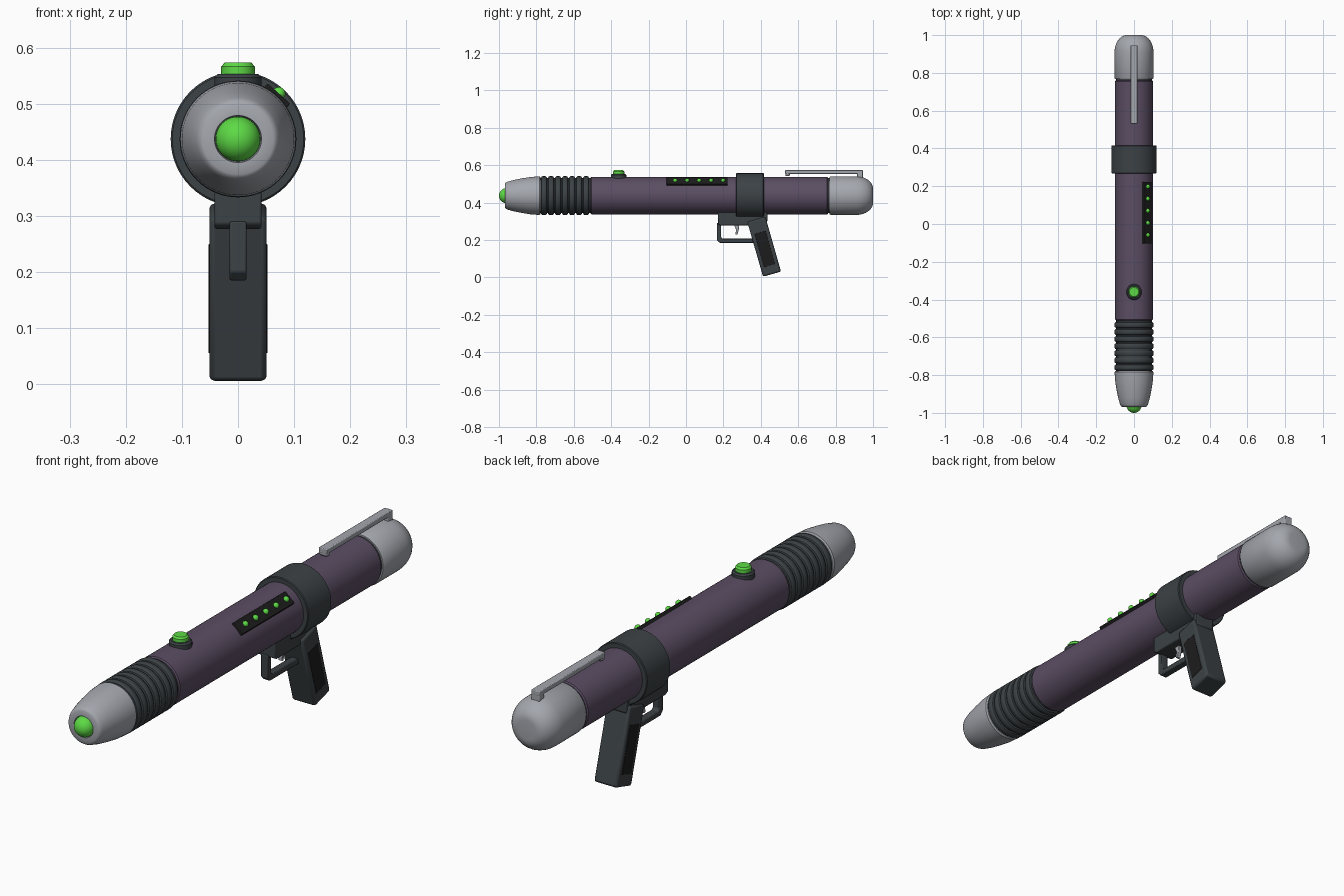
import bpy, bmesh
from math import pi, sin, cos, radians
from mathutils import Matrix, Vector

if "Cube" in bpy.data.objects:
    bpy.data.objects.remove(bpy.data.objects["Cube"], do_unlink=True)

AXIS = 0.437   # height of the tube axis
R = 0.1        # tube radius


def material(name, rgb):
    m = bpy.data.materials.new(name)
    m.use_nodes = True
    m.diffuse_color = (*rgb, 1)
    m.node_tree.nodes["Principled BSDF"].inputs["Base Color"].default_value = (*rgb, 1)
    return m


PURPLE = material("dull_purple", (0.105, 0.075, 0.125))
GREY = material("light_grey", (0.37, 0.385, 0.42))
DARK = material("charcoal", (0.045, 0.054, 0.06))
BLACK = material("near_black", (0.012, 0.012, 0.012))
GREEN = material("bright_green", (0.11, 0.7, 0.06))


def finish(name, bm, mat, matrix=Matrix(), bevel=0, segments=2):
    bmesh.ops.recalc_face_normals(bm, faces=bm.faces)
    mesh = bpy.data.meshes.new(name)
    bm.to_mesh(mesh)
    bm.free()
    mesh.materials.append(mat)
    ob = bpy.data.objects.new(name, mesh)
    bpy.context.collection.objects.link(ob)
    ob.matrix_world = matrix
    if bevel:
        mod = ob.modifiers.new("Bevel", "BEVEL")
        mod.width, mod.segments = bevel, segments
        mod.limit_method = "ANGLE"
    bpy.ops.object.select_all(action="DESELECT")
    ob.select_set(True)
    bpy.context.view_layer.objects.active = ob
    bpy.ops.object.shade_smooth_by_angle(angle=radians(35))
    return ob


def lathe(name, profile, mat, matrix=None, steps=64):
    """Spin (along, radius) points around local y."""
    bm = bmesh.new()
    verts = [bm.verts.new((r, y, 0)) for y, r in profile]
    edges = [bm.edges.new(pair) for pair in zip(verts, verts[1:])]
    bmesh.ops.spin(bm, geom=verts + edges, cent=(0, 0, 0), axis=(0, 1, 0),
                   angle=2 * pi, steps=steps)
    bmesh.ops.remove_doubles(bm, verts=bm.verts, dist=1e-5)
    return finish(name, bm, mat, matrix or Matrix.Translation((0, 0, AXIS)))


def box(name, size, matrix, mat, bevel=0.004):
    bm = bmesh.new()
    bmesh.ops.create_cube(bm, size=1, matrix=Matrix.Diagonal((*size, 1)))
    return finish(name, bm, mat, matrix, bevel)


def side_plate(name, points, half_width, mat, bevel=0.004):
    """Extrude a (y, z) outline across x."""
    bm = bmesh.new()
    face = bm.faces.new([bm.verts.new((-half_width, y, z)) for y, z in points])
    top = bmesh.ops.extrude_face_region(bm, geom=[face])
    bmesh.ops.translate(bm, vec=(2 * half_width, 0, 0),
                        verts=[v for v in top["geom"] if isinstance(v, bmesh.types.BMVert)])
    return finish(name, bm, mat, bevel=bevel)


def ball(name, radius, location, mat):
    bm = bmesh.new()
    bmesh.ops.create_uvsphere(bm, u_segments=32, v_segments=16, radius=radius)
    return finish(name, bm, mat, Matrix.Translation(location))


# Main tube with a dark seam before the rear cap
lathe("main_tube", [(-0.51, 0), (-0.51, 0.096), (-0.505, R), (0.755, R),
                    (0.76, 0.096), (0.76, 0)], PURPLE)
lathe("rear_seam", [(0.755, 0.094), (0.775, 0.094)], DARK)

# Rear cap with a rounded end
cap = [(0.768, 0), (0.768, 0.1), (0.773, 0.103), (0.91, 0.103)]
for i in range(1, 11):
    a = i * pi / 20
    cap.append((0.91 + 0.09 * sin(a), 0.038 + 0.065 * cos(a)))
lathe("rear_cap", cap + [(1.0, 0)], GREY)

# Ribbed front grip
ribs = [(-0.78, 0), (-0.78, 0.094)]
pitch = 0.0375
for i in range(7):
    y = -0.775 + i * pitch
    ribs += [(y, 0.094), (y + 0.002, 0.1), (y + 0.008, 0.104),
             (y + pitch - 0.014, 0.104), (y + pitch - 0.008, 0.1), (y + pitch - 0.006, 0.094)]
lathe("ribbed_grip", ribs + [(-0.51, 0.094), (-0.51, 0)], DARK)

# Tapered nose and glowing tip
lathe("nose", [(-0.778, 0), (-0.778, 0.099), (-0.784, 0.103), (-0.83, 0.1), (-0.88, 0.092),
               (-0.92, 0.084), (-0.955, 0.074), (-0.964, 0.069), (-0.968, 0.063),
               (-0.968, 0.042), (-0.955, 0.04), (-0.955, 0)], GREY)
ball("nose_tip", 0.04, (0, -0.96, AXIS), GREEN)

# Clamp ring
lathe("clamp_ring", [(0.268, 0.09), (0.268, 0.117), (0.271, 0.12), (0.413, 0.12),
                     (0.416, 0.117), (0.416, 0.09)], DARK)

# Top button
upright = Matrix.Translation((0, -0.36, 0)) @ Matrix.Rotation(pi / 2, 4, "X")
lathe("button_base", [(0.52, 0), (0.52, 0.042), (0.547, 0.042), (0.553, 0.036), (0.553, 0)],
      DARK, upright, 32)
lathe("button", [(0.55, 0), (0.55, 0.03), (0.566, 0.03), (0.573, 0.024), (0.573, 0)],
      GREEN, upright, 16)

# Indicator panel on the upper left shoulder
tilt = radians(42)
out = Vector((sin(tilt), 0, cos(tilt)))
base = Vector((0, 0.06, AXIS))
box("indicator_panel", (0.054, 0.326, 0.03),
    Matrix.Translation(base + out * 0.094) @ Matrix.Rotation(tilt, 4, "Y"), BLACK, 0.002)
for i in range(5):
    spot = base + out * 0.109 + Vector((0, (i - 2) * 0.064 + 0.01, 0))
    ball(f"indicator_light_{i + 1}", 0.0115, spot, GREEN)

# Pocket clip
box("clip_arm", (0.036, 0.415, 0.02), Matrix.Translation((0, 0.738, 0.563)), GREY, 0.003)
box("clip_post", (0.036, 0.03, 0.05), Matrix.Translation((0, 0.93, 0.547)), GREY, 0.003)
box("clip_tip", (0.036, 0.024, 0.03), Matrix.Translation((0, 0.543, 0.556)), GREY, 0.008)

# Grip mount, trigger guard and trigger
side_plate("grip_mount", [(0.17, 0.36), (0.17, 0.285), (0.185, 0.277), (0.41, 0.277),
                          (0.435, 0.3), (0.435, 0.36)], 0.042, DARK)
side_plate("trigger_guard", [(0.165, 0.29), (0.165, 0.2), (0.18, 0.185), (0.37, 0.185),
                             (0.37, 0.207), (0.196, 0.207), (0.188, 0.215), (0.188, 0.29)],
           0.015, DARK, 0.003)
side_plate("trigger", [(0.255, 0.285), (0.268, 0.255), (0.264, 0.23), (0.275, 0.228),
                       (0.282, 0.255), (0.285, 0.285)], 0.008, GREY, 0.002)

# Slanted handle with side inlays
slant = Matrix.Translation((0, 0.418, 0.164)) @ Matrix.Rotation(radians(16), 4, "X")
box("handle", (0.102, 0.1, 0.305), slant, DARK, 0.009)
for name, side in (("left", 1), ("right", -1)):
    box(f"{name}_handle_inlay", (0.005, 0.062, 0.185),
        slant @ Matrix.Translation((side * 0.05, 0, -0.012)), BLACK, 0.001)
